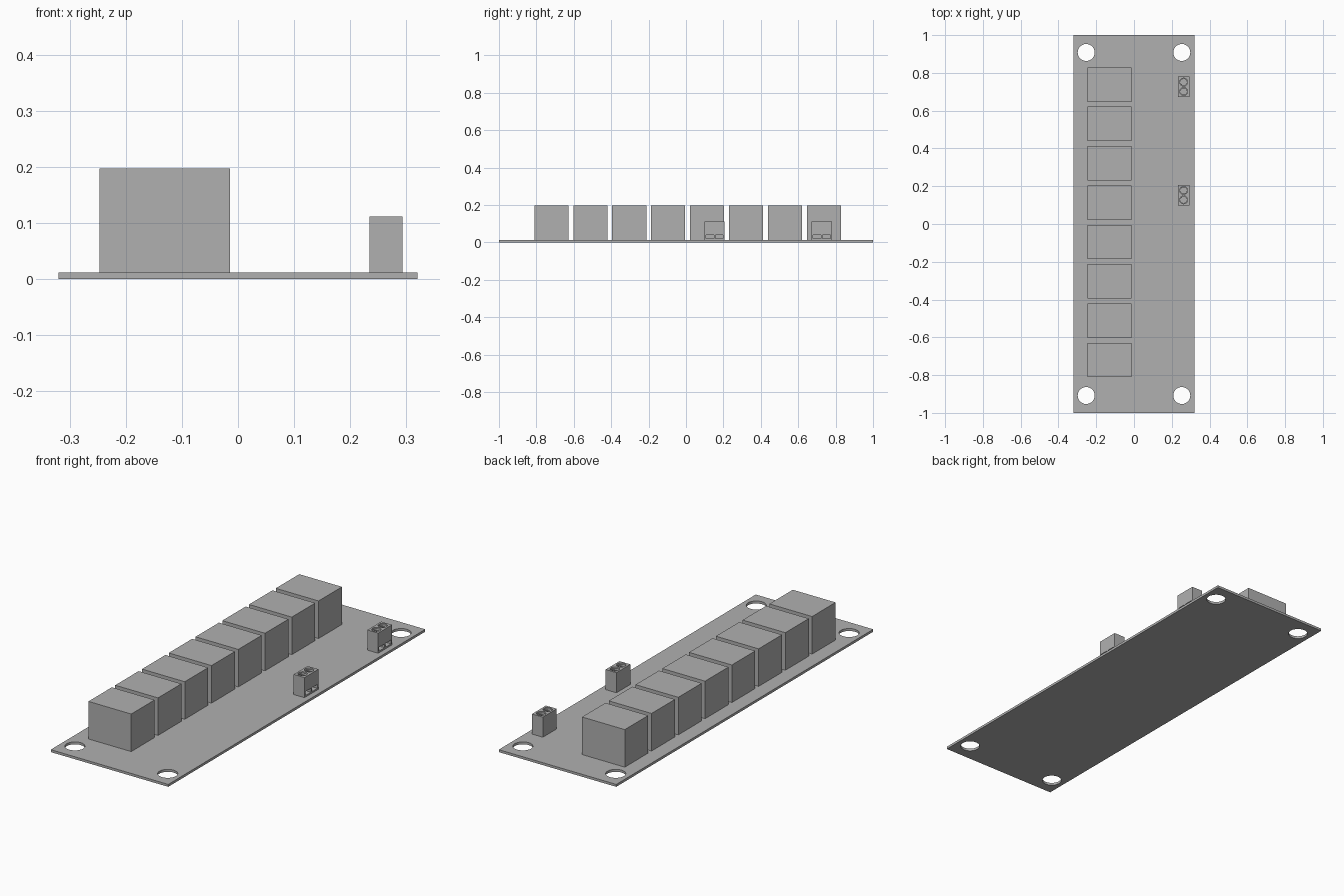
import bpy
from math import radians

if "Cube" in bpy.data.objects:
    bpy.data.objects.remove(bpy.data.objects["Cube"])

grey = bpy.data.materials.new("plain grey")
grey.use_nodes = True
COLOUR = (0.434, 0.434, 0.434, 1)
grey.diffuse_color = COLOUR
grey.node_tree.nodes["Principled BSDF"].inputs["Base Color"].default_value = COLOUR


def finish(name):
    obj = bpy.context.object
    obj.name = name
    obj.data.materials.append(grey)
    return obj


def box(name, x, y, z):
    """Box from (low, high) pairs on each axis."""
    spans = (x, y, z)
    bpy.ops.mesh.primitive_cube_add(size=1, location=[sum(s) / 2 for s in spans])
    bpy.context.object.scale = [s[1] - s[0] for s in spans]
    bpy.ops.object.transform_apply(location=False, rotation=False)
    return finish(name)


def cylinder(name, x, y, z, radius):
    bpy.ops.mesh.primitive_cylinder_add(vertices=40, radius=radius, depth=z[1] - z[0],
                                        location=(x, y, sum(z) / 2))
    return finish(name)


def cut(target, cutters):
    """Subtract the cutters, then remove them."""
    for cutter in cutters:
        cutter.hide_render = True
        mod = target.modifiers.new("cut", 'BOOLEAN')
        mod.operation = 'DIFFERENCE'
        mod.solver = 'EXACT'
        mod.object = cutter
        bpy.context.view_layer.objects.active = target
        bpy.ops.object.modifier_apply(modifier=mod.name)
        bpy.data.objects.remove(cutter)
    bpy.ops.object.select_all(action='DESELECT')
    target.select_set(True)
    bpy.context.view_layer.objects.active = target
    bpy.ops.object.shade_smooth_by_angle(angle=radians(30))


# Circuit board with four mounting holes
TOP = 0.012
board = box("circuit_board", (-0.32, 0.32), (-1, 1), (0, TOP))
cut(board, [cylinder("hole_cutter", x, y, (-0.05, 0.05), 0.045)
            for x in (-0.253, 0.253) for y in (-0.908, 0.908)])

# Row of eight relays
for i in range(8):
    y = -0.72 + i * 0.2083
    box(f"relay_{i + 1}", (-0.247, -0.014), (y - 0.091, y + 0.091), (TOP, 0.197))

# Two screw terminals with wire openings and sunken slotted screws
HEIGHT = 0.111
for n, y in enumerate((0.153, 0.726), 1):
    body = box(f"terminal_{n}", (0.234, 0.293), (y - 0.054, y + 0.054), (TOP, HEIGHT))
    cutters = []
    for side in (-1, 1):
        c = y + side * 0.025
        cutters.append(box("wire_cutter", (0.265, 0.32), (c - 0.021, c + 0.021), (0.02, 0.039)))
        cutters.append(cylinder("screw_cutter", 0.263, c, (HEIGHT - 0.015, 0.15), 0.021))
    cut(body, cutters)
    for side in (-1, 1):
        c = y + side * 0.025
        screw = cylinder(f"screw_{n}_{'back' if side > 0 else 'front'}", 0.263, c,
                         (HEIGHT - 0.02, HEIGHT - 0.006), 0.019)
        cut(screw, [box("slot_cutter", (0.23, 0.3), (c - 0.004, c + 0.004),
                        (HEIGHT - 0.012, HEIGHT + 0.01))])
